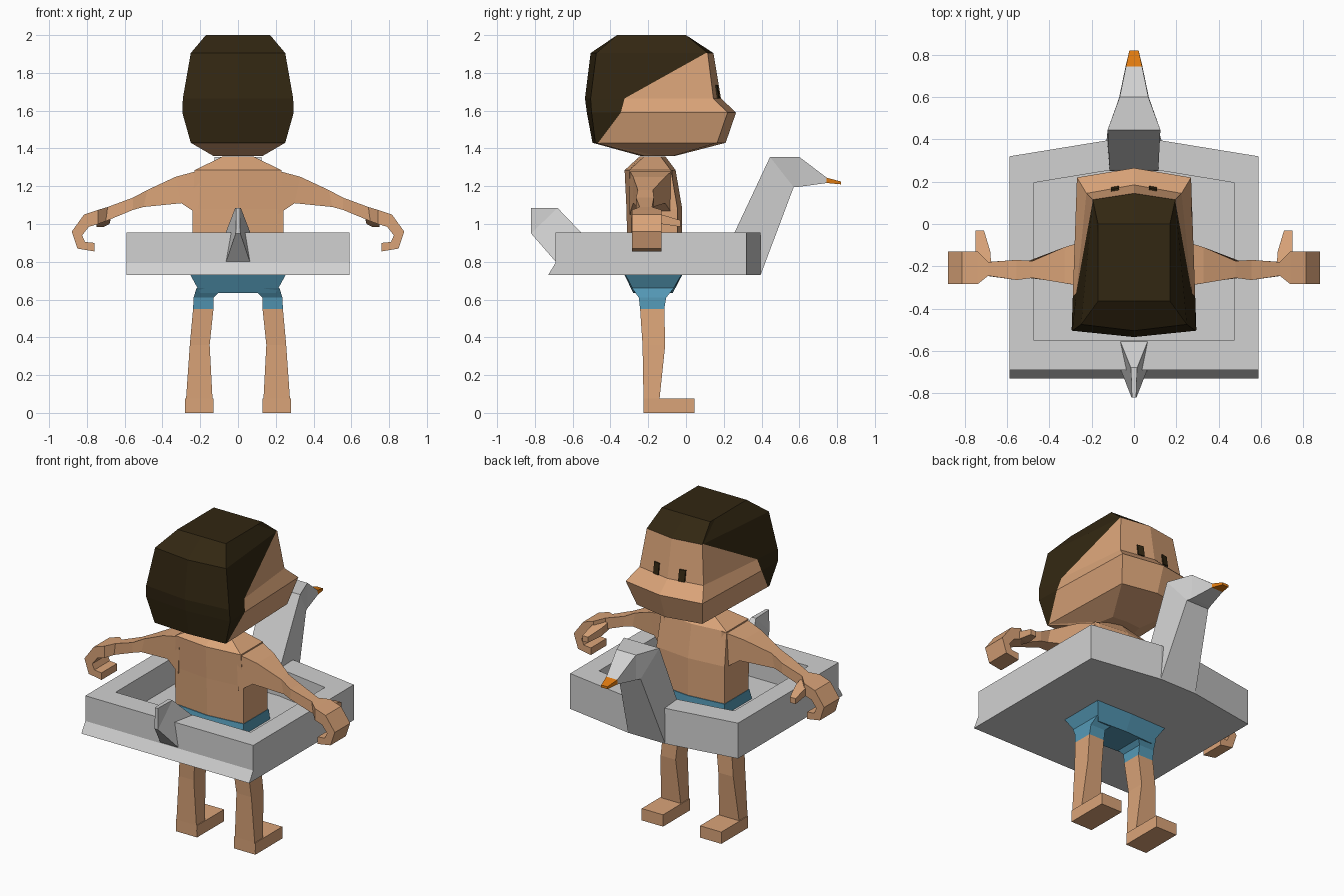
import bpy, bmesh

cube = bpy.data.objects.get("Cube")
if cube:
    bpy.data.objects.remove(cube, do_unlink=True)


def material(name, rgb):
    m = bpy.data.materials.new(name)
    m.use_nodes = True
    m.diffuse_color = (*rgb, 1)
    m.node_tree.nodes["Principled BSDF"].inputs["Base Color"].default_value = (*rgb, 1)
    return m


skin = material("skin", (0.70, 0.37, 0.19))
hair = material("dark hair", (0.032, 0.02, 0.006))
blue = material("blue shorts", (0.09, 0.32, 0.47))
grey = material("light grey", (0.64, 0.64, 0.64))
orange = material("orange beak", (0.76, 0.2, 0.005))


def loft(name, rings, mats, rule=lambda band, column: 0):
    """Skin a row of equal rings and cap both ends; rule picks the material."""
    bm = bmesh.new()
    rows = [[bm.verts.new(p) for p in ring] for ring in rings]
    n = len(rows[0])
    for i in range(len(rows) - 1):
        for j in range(n):
            k = (j + 1) % n
            f = bm.faces.new((rows[i][j], rows[i][k], rows[i + 1][k], rows[i + 1][j]))
            f.material_index = rule(i, j)
    bm.faces.new(rows[0][::-1]).material_index = rule(-1, 0)
    bm.faces.new(rows[-1]).material_index = rule(len(rows) - 1, 0)
    bmesh.ops.recalc_face_normals(bm, faces=bm.faces)
    mesh = bpy.data.meshes.new(name)
    bm.to_mesh(mesh)
    bm.free()
    for m in mats:
        mesh.materials.append(m)
    obj = bpy.data.objects.new(name, mesh)
    bpy.context.collection.objects.link(obj)
    return obj


def mirrored(half):
    """Complete a ring whose first and last points lie on x = 0."""
    return half + [(-x, y, z) for x, y, z in half[-2:0:-1]]


def box_ring(z, x0, x1, y0, y1):
    return [(x0, y0, z), (x1, y0, z), (x1, y1, z), (x0, y1, z)]


# Head: front centre, front corner, hairline, back corner, back centre
def head_ring(z, wf, wb, yfc, yf, ys, yb, ybc):
    ws = wf + (wb - wf) * (yf - ys) / (yf - yb)
    return mirrored([(0, yfc, z), (wf, yf, z), (ws, ys, z), (wb, yb, z), (0, ybc, z)])


loft("head", [
    head_ring(1.36, .10, .13, -.06, -.07, -.15, -.22, -.24),
    head_ring(1.43, .23, .25, .21, .165, -.465, -.48, -.495),
    head_ring(1.59, .27, .295, .265, .22, -.345, -.50, -.525),
    head_ring(1.665, .225, .292, .185, .145, -.325, -.505, -.535),
    head_ring(1.905, .195, .25, .145, .115, .105, -.475, -.505),
    head_ring(2.0, .17, .17, 0, 0, -.05, -.365, -.365),
], [skin, hair], lambda i, j: int(i >= 4 or (i >= 1 and 2 <= j <= 5)))


# Eyes: thin plates following the slope of the face
def face_y(x, z):
    return .185 - .178 * abs(x) - .163 * (z - 1.665)


for side, s in (("left", 1), ("right", -1)):
    outline = [(.07, 1.665), (.11, 1.665), (.11, 1.735), (.07, 1.735)]
    loft(side + "_eye", [[(s * x, face_y(x, z) + d, z) for x, z in outline]
                         for d in (-.001, .008)], [hair])


# Torso and hips
def body_ring(z, w, yf, yb, bulge=.025):
    return mirrored([(0, yf, z), (w, yf - bulge, z), (w, yb + bulge, z), (0, yb, z)])


loft("torso", [
    body_ring(.84, .24, -.02, -.31),
    body_ring(1.08, .24, -.02, -.315),
    body_ring(1.285, .23, -.055, -.325),
    body_ring(1.358, .08, -.11, -.245),
], [skin])
loft("shorts_hips", [
    body_ring(.635, .20, -.07, -.28, .01),
    body_ring(.73, .252, -.02, -.325, .005),
    body_ring(.845, .243, -.015, -.315),
], [blue])

# Arm sections: top x, top z, bottom x, bottom z, back y, front y
arm = [
    (.20, 1.285, .21, 1.05, -.30, -.07),
    (.33, 1.25, .30, 1.11, -.28, -.11),
    (.48, 1.18, .50, 1.09, -.255, -.175),
    (.555, 1.14, .555, 1.075, -.265, -.17),
    (.69, 1.09, .70, 1.015, -.245, -.18),
    (.74, 1.075, .74, 1.0, -.285, -.13),
    (.815, 1.05, .79, .985, -.285, -.13),
    (.88, .96, .825, .94, -.285, -.13),
    (.85, .87, .81, .905, -.285, -.13),
    (.76, .855, .76, .90, -.285, -.13),
]
for side, s in (("left", 1), ("right", -1)):
    loft(side + "_arm", [[(s * a, y0, b), (s * a, y1, b), (s * c, y1, d), (s * c, y0, d)]
                         for a, b, c, d, y0, y1 in arm], [skin])
    loft(side + "_thumb", [
        [(s * x, y, z) for x, z in ((c - w, h), (c + w, h), (c + w, h + t), (c - w, h + t))]
        for c, w, y, h, t in ((.71, .035, -.2, 1.02, .05),
                              (.715, .035, -.13, 1.0, .05),
                              (.73, .02, -.03, .985, .035))], [skin])
    # Leg with the short trouser leg as its top band
    loft(side + "_leg", [box_ring(z, s * x0, s * x1, y0, y1) for z, x0, x1, y0, y1 in (
        (.0, .13, .28, -.225, -.14), (.075, .135, .275, -.225, -.14),
        (.36, .15, .255, -.23, -.11), (.55, .13, .238, -.243, -.115),
        (.61, .13, .235, -.25, -.105), (.66, .08, .22, -.285, -.065))],
        [skin, blue], lambda i, j: int(i >= 3))
    loft(side + "_foot", [box_ring(z, s * .13, s * .28, -.224, .045) for z in (0, .075)],
         [skin])


# Float: a shallow tray with a slightly pointed front
def float_ring(z, w, yb, yf, slope, nose):
    return mirrored([(0, yf + slope, z), (nose, yf + slope, z), (w, yf, z),
                     (w, yb, z), (0, yb, z)])


loft("float_ring", [
    float_ring(.73, .59, -.73, .32, .075, .13),
    float_ring(.795, .59, -.69, .32, .075, .13),
    float_ring(.955, .59, -.69, .32, .075, .13),
    float_ring(.955, .475, -.55, .195, .06, .11),
    float_ring(.78, .475, -.55, .195, .06, .11),
], [grey])


# Bird parts: upper y, upper z, upper half width, lower y, lower z, lower half width
def bird_ring(ya, za, wa, yb, zb, wb):
    return [(-wa, ya, za), (wa, ya, za), (wb, yb, zb), (-wb, yb, zb)]


loft("bird_neck_and_head", [
    bird_ring(.25, .94, .115, .395, .73, .13),
    bird_ring(.445, 1.355, .125, .57, 1.195, .08),
    bird_ring(.60, 1.355, .068, .60, 1.197, .07),
    bird_ring(.745, 1.245, .038, .745, 1.217, .04),
    bird_ring(.82, 1.225, .022, .82, 1.21, .022),
], [grey, orange], lambda i, j: int(i >= 3))
loft("bird_tail", [
    bird_ring(-.555, .955, .065, -.685, .795, .065),
    bird_ring(-.68, 1.085, .015, -.82, .95, .012),
    bird_ring(-.75, 1.085, .012, -.82, 1.085, .01),
], [grey])
